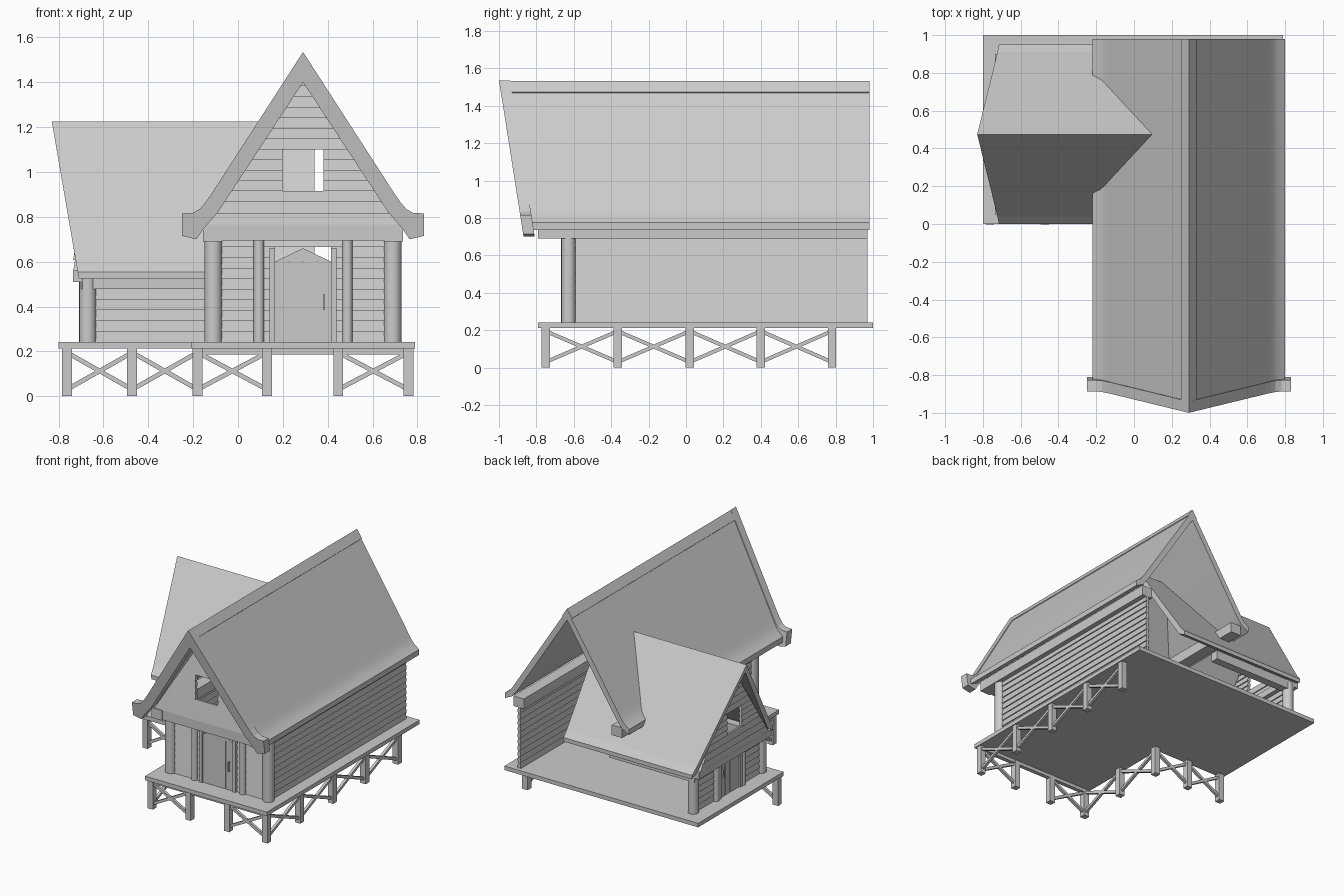
import bpy, bmesh, math
from mathutils import Vector

if "Cube" in bpy.data.objects:
    bpy.data.objects.remove(bpy.data.objects["Cube"])


def mesh(name, solids, smooth=False):
    """Each solid is a pair of matching point rings joined into a closed shape."""
    bm = bmesh.new()
    for a, b in solids:
        va = [bm.verts.new(p) for p in a]
        vb = [bm.verts.new(p) for p in b]
        n = len(a)
        bm.faces.new(va)
        bm.faces.new(vb[::-1])
        for i in range(n):
            j = (i + 1) % n
            bm.faces.new((va[j], va[i], vb[i], vb[j]))
    bmesh.ops.recalc_face_normals(bm, faces=bm.faces)
    me = bpy.data.meshes.new(name)
    bm.to_mesh(me)
    bm.free()
    ob = bpy.data.objects.new(name, me)
    bpy.context.collection.objects.link(ob)
    if smooth:
        bpy.ops.object.select_all(action='DESELECT')
        ob.select_set(True)
        bpy.context.view_layer.objects.active = ob
        bpy.ops.object.shade_smooth_by_angle(angle=math.radians(35))
    return ob


def box(x0, x1, y0, y1, z0, z1):
    r = [(x0, y0), (x1, y0), (x1, y1), (x0, y1)]
    return [(x, y, z0) for x, y in r], [(x, y, z1) for x, y in r]


def cyl(x, y, r, z0, z1, n=20):
    c = [(x + r * math.cos(2 * math.pi * i / n), y + r * math.sin(2 * math.pi * i / n)) for i in range(n)]
    return [(*p, z0) for p in c], [(*p, z1) for p in c]


def strut(p, q, w=0.02):
    p, q = Vector(p), Vector(q)
    d = (q - p).normalized()
    s = d.cross(Vector((0, 0, 1))).normalized() * w / 2
    t = d.cross(s).normalized() * w / 2
    r = [s + t, s - t, -s - t, t - s]
    return [p + v for v in r], [q + v for v in r]


# Placement: u across the wall, t through it, z up
def along_y(u, t, z): return (u, t, z)
def along_x(u, t, z): return (t, u, z)


def profile(half, mid, f0, f1, place):
    """Mirror a half profile about mid and extrude between two slanted ends."""
    inner_apex = half[-1][0] == 0
    left = half[1:-1] if inner_apex else half[1:]
    pts = [(mid + u, z) for u, z in half] + [(mid - u, z) for u, z in reversed(left)]
    return [place(u, f0(z), z) for u, z in pts], [place(u, f1(z), z) for u, z in pts]


def siding(name, bands, t, place, thick=0.03):
    """Lapped boards; a band is (z0, z1, rows, function z -> list of spans)."""
    out = []
    for z0, z1, n, spans in bands:
        h = (z1 - z0) / n
        for i in range(n):
            a, b = z0 + i * h, z0 + (i + 1) * h
            for (l0, r0), (l1, r1) in zip(spans(a), spans(b)):
                k, m = thick / 2, thick / 2 - 0.008
                lo = [place(u, v, a) for u, v in ((l0, t - k), (r0, t - k), (r0, t + k), (l0, t + k))]
                hi = [place(u, v, b) for u, v in ((l1, t - m), (r1, t - m), (r1, t + m), (l1, t + m))]
                out.append((lo, hi))
    return mesh(name, out)


def flat(*spans): return lambda z: list(spans)


def gable(mid, top, slope, hole=None):
    def f(z):
        w = max((top - z) / slope, 0.002)
        if hole:
            return [(mid - w, mid - hole), (mid + hole, mid + w)]
        return [(mid - w, mid + w)]
    return f


# L-shaped deck
ring = [(-0.21, -0.79), (0.79, -0.79), (0.79, 1), (-0.8, 1), (-0.8, 0), (-0.21, 0)]
mesh("deck", [([(x, y, 0.212) for x, y in ring], [(x, y, 0.242) for x, y in ring])])
mesh("front_deck_beam", [box(-0.19, 0.77, -0.76, -0.73, 0.187, 0.213)])

# Stilts with crossed braces
ys = [-0.75, -0.365, 0.02, 0.4, 0.78]
runs = [[(0.76, y) for y in ys], [(-0.18, y) for y in ys[:3]],
        [(-0.18, -0.75), (0.13, -0.75)], [(0.447, -0.75), (0.76, -0.75)],
        [(-0.762, 0.02), (-0.472, 0.02), (-0.18, 0.02)]]
posts = sorted({p for r in runs for p in r})
mesh("stilts", [box(x - 0.022, x + 0.022, y - 0.022, y + 0.022, 0, 0.213) for x, y in posts])
braces = []
for r in runs:
    for p, q in zip(r, r[1:]):
        braces += [strut((*p, 0.03), (*q, 0.195)), strut((*p, 0.195), (*q, 0.03))]
mesh("cross_braces", braces)

# Columns
mesh("main_columns", [cyl(x, -0.628, 0.039, 0.24, 0.70) for x in (-0.11, 0.69)], True)
mesh("wing_columns", [cyl(-0.67, y, 0.038, 0.24, 0.53) for y in (0.08, 0.87)], True)
mesh("main_door_columns", [cyl(x, -0.64, 0.023, 0.24, 0.70, 14) for x in (0.093, 0.488)], True)
mesh("wing_door_columns", [cyl(-0.69, y, 0.02, 0.24, 0.53, 14) for y in (0.32, 0.63)], True)

# Plank walls (the back is open)
siding("main_front_wall", [(0.24, 0.665, 9, flat((-0.11, 0.165), (0.415, 0.69))),
                           (0.665, 0.70, 1, flat((-0.11, 0.69)))], -0.625, along_y)
siding("main_right_wall", [(0.24, 0.70, 10, flat((-0.62, 0.97)))], 0.69, along_x)
siding("main_left_wall", [(0.24, 0.70, 10, flat((-0.62, 0.08)))], -0.11, along_x)
siding("wing_front_wall", [(0.24, 0.48, 5, flat((-0.67, -0.11)))], 0.08, along_y)
siding("wing_end_wall", [(0.24, 0.51, 6, flat((0.08, 0.365), (0.585, 0.87)))], -0.67, along_x)

# Gable walls with window openings
siding("main_gable", [(0.765, 0.915, 3, gable(0.29, 1.43, 1.55)),
                      (0.915, 1.10, 4, gable(0.29, 1.43, 1.55, 0.092)),
                      (1.10, 1.43, 7, gable(0.29, 1.43, 1.55))], -0.77, along_y)
siding("wing_gable", [(0.555, 0.71, 3, gable(0.475, 1.15, 1.49)),
                      (0.71, 0.87, 4, gable(0.475, 1.15, 1.49, 0.085)),
                      (0.87, 1.15, 6, gable(0.475, 1.15, 1.49))], -0.72, along_x)

# Eave and tie beams
mesh("main_tie_beam", [box(-0.155, 0.735, -0.785, -0.60, 0.695, 0.765)])
mesh("main_eave_beams", [box(x, x + 0.085, -0.79, 0.97, 0.69, 0.765) for x in (-0.155, 0.65)])
mesh("wing_tie_beam", [box(-0.735, -0.63, 0.05, 0.90, 0.51, 0.56)])
mesh("wing_eave_beams", [box(-0.70, 0.0, y - 0.03, y + 0.03, 0.478, 0.545) for y in (0.08, 0.87)])


# Plank doors with frame, peaked head and handle
def door(name, mid, w, z1, peak, t, place):
    def slab(u0, u1, t0, t1, a, b):
        r = [(u0, t0), (u1, t0), (u1, t1), (u0, t1)]
        return [place(u, v, a) for u, v in r], [place(u, v, b) for u, v in r]
    n, pw = 4, w / 4
    planks = [slab(mid - w / 2 + i * pw + 0.002, mid - w / 2 + (i + 1) * pw - 0.002,
                   t - 0.012, t + 0.012, 0.24, z1) for i in range(n)]
    planks.append(slab(mid - w / 2, mid + w / 2, t - 0.008, t + 0.008, 0.24, z1))
    mesh(name, planks)
    tri = [(mid - w / 2, z1), (mid + w / 2, z1), (mid, peak)]
    mesh(name + "_head", [([place(u, t - 0.015, z) for u, z in tri], [place(u, t + 0.015, z) for u, z in tri])])
    mesh(name + "_frame", [slab(mid + s * (w / 2 + 0.012) - 0.012, mid + s * (w / 2 + 0.012) + 0.012,
                                t - 0.022, t + 0.02, 0.24, peak) for s in (-1, 1)])
    hu = mid + w * 0.38
    mesh(name + "_handle", [slab(hu - 0.004, hu + 0.004, t - 0.03, t - 0.022, 0.39, 0.45),
                            slab(hu - 0.004, hu + 0.004, t - 0.03, t - 0.01, 0.385, 0.397),
                            slab(hu - 0.004, hu + 0.004, t - 0.03, t - 0.01, 0.443, 0.455)])


door("main_door", 0.29, 0.25, 0.60, 0.66, -0.635, along_y)
door("wing_door", 0.475, 0.22, 0.47, 0.51, -0.68, along_x)

# Main roof with flared eaves, leaning front edge and ridge cap
def lean(z): return -0.81 - (z - 0.71) * 0.157
def back(z): return 0.98


roof = [(0, 1.525), (0.42, 0.875), (0.445, 0.835), (0.47, 0.805), (0.51, 0.775),
        (0.51, 0.735), (0.45, 0.765), (0.40, 0.83), (0, 1.45)]
mesh("main_roof", [profile(roof, 0.29, lean, back, along_y)], True)
cap = [(0, 1.533), (0.04, 1.473), (0.03, 1.46), (0, 1.50)]
mesh("ridge_cap", [profile(cap, 0.29, lean, back, along_y)])

# Front bargeboard with upturned ends
barge = [(0, 1.535), (0.41, 0.90), (0.435, 0.865), (0.46, 0.835), (0.49, 0.818), (0.54, 0.815),
         (0.54, 0.715), (0.51, 0.708), (0.475, 0.70), (0.445, 0.745), (0.38, 0.82), (0, 1.40)]
mesh("front_bargeboard", [profile(barge, 0.29, lambda z: lean(z) - 0.06, lean, along_y)])

# Wing roof running through into the main roof
wing = [(0, 1.225), (0.435, 0.60), (0.475, 0.555), (0.475, 0.525), (0.42, 0.55), (0, 1.165)]
mesh("wing_roof", [profile(wing, 0.475, lambda z: -0.715 - (z - 0.555) * 0.172, lambda z: 0.34, along_x)])
